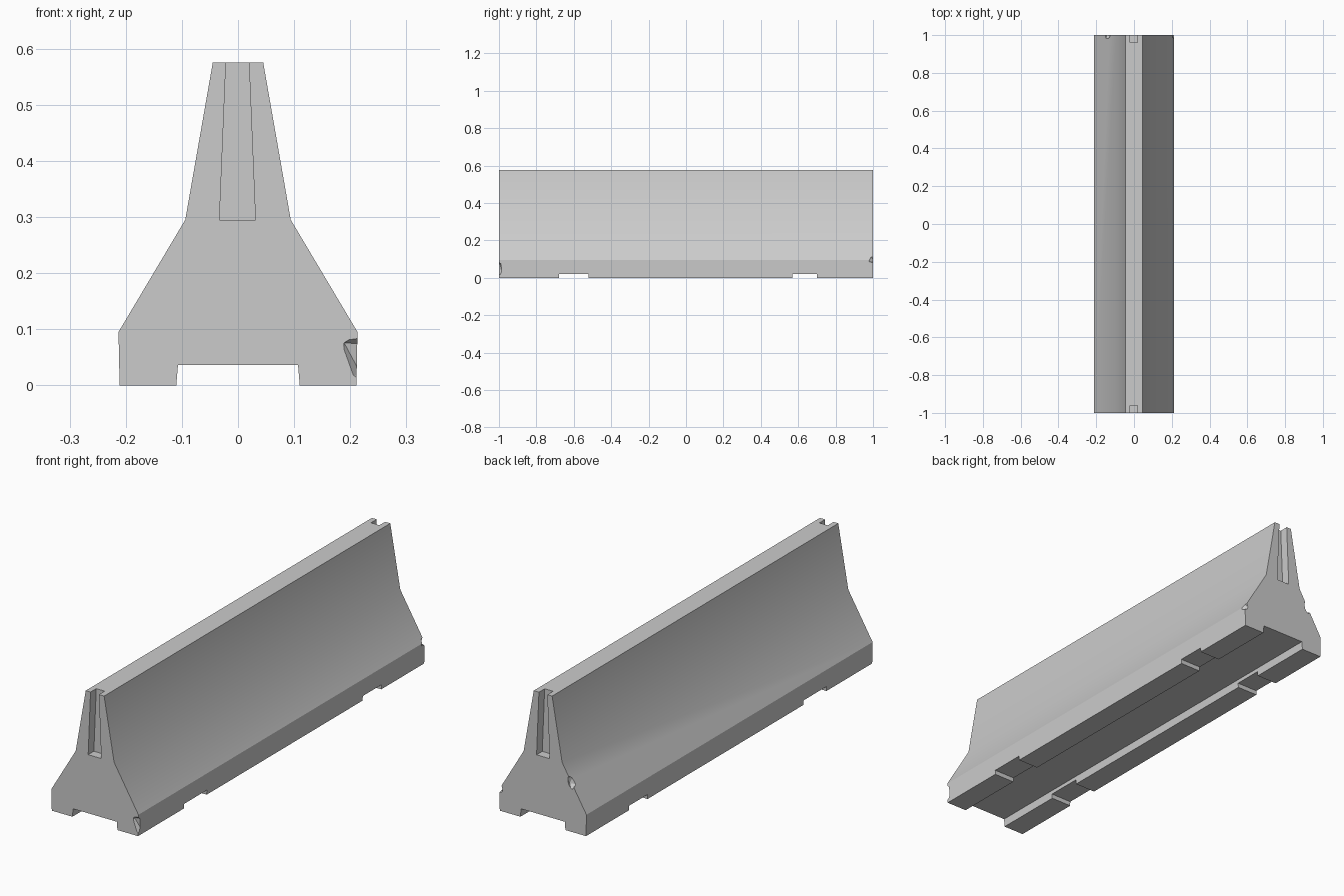
import bpy, bmesh, random
from mathutils import Vector

if "Cube" in bpy.data.objects:
    bpy.data.objects.remove(bpy.data.objects["Cube"])

random.seed(4)


def prism(name, profile, y0, y1):
    """Extrude an (x, z) outline along y."""
    bm = bmesh.new()
    face = bm.faces.new([bm.verts.new((x, y0, z)) for x, z in profile])
    geom = bmesh.ops.extrude_face_region(bm, geom=[face])["geom"]
    for v in geom:
        if isinstance(v, bmesh.types.BMVert):
            v.co.y = y1
    bmesh.ops.recalc_face_normals(bm, faces=bm.faces[:])
    return make(name, bm)


def make(name, bm):
    me = bpy.data.meshes.new(name)
    bm.to_mesh(me)
    bm.free()
    ob = bpy.data.objects.new(name, me)
    bpy.context.collection.objects.link(ob)
    return ob


def chip(name, center, radii):
    """Rough rock-shaped cutter for a broken corner."""
    bm = bmesh.new()
    bmesh.ops.create_icosphere(bm, subdivisions=1, radius=1)
    for v in bm.verts:
        k = random.uniform(0.9, 1.1)
        v.co = Vector([c + r * k * p for c, r, p in zip(center, radii, v.co)])
    return make(name, bm)


def box(name, x, y0, y1, z0, z1):
    return prism(name, [(-x, z0), (x, z0), (x, z1), (-x, z1)], y0, y1)


# Barrier body with the drainage channel underneath
half = [(0.045, 0.575), (0.094, 0.295), (0.213, 0.095), (0.211, 0.0),
        (0.110, 0.0), (0.107, 0.036)]
outline = half + [(-x, z) for x, z in reversed(half)]
body = prism("concrete_barrier", outline, -1, 1)

cutters = []
# Tapered connector slots in both ends
slot = [(-0.033, 0.295), (0.031, 0.295), (0.0185, 0.60), (-0.0205, 0.60)]
for s in (-1, 1):
    cutters.append(prism("slot_cutter", slot, s * 0.96, s * 1.05))
# Shallow lifting notches across the feet
for y0, y1 in ((-0.68, -0.52), (0.57, 0.70)):
    cutters.append(box("notch_cutter", 0.3, y0, y1, -0.05, 0.02))
# Broken corners
cutters += [
    chip("chip_cutter", (0.235, -1.025, 0.045), (0.06, 0.055, 0.065)),
    chip("chip_cutter", (0.222, 1.01, 0.098), (0.03, 0.04, 0.028)),
    chip("chip_cutter", (-0.142, 1.005, 0.222), (0.025, 0.028, 0.035)),
]

for c in cutters:
    c.hide_render = True
    mod = body.modifiers.new("cut", 'BOOLEAN')
    mod.operation = 'DIFFERENCE'
    mod.solver = 'EXACT'
    mod.object = c

# Bake the cuts and drop the cutters
deps = bpy.context.evaluated_depsgraph_get()
body_mesh = bpy.data.meshes.new_from_object(body.evaluated_get(deps))
body.modifiers.clear()
body.data = body_mesh
for c in cutters:
    bpy.data.objects.remove(c)

bpy.context.view_layer.objects.active = body
body.select_set(True)
bpy.ops.object.shade_smooth_by_angle(angle=0.5)
